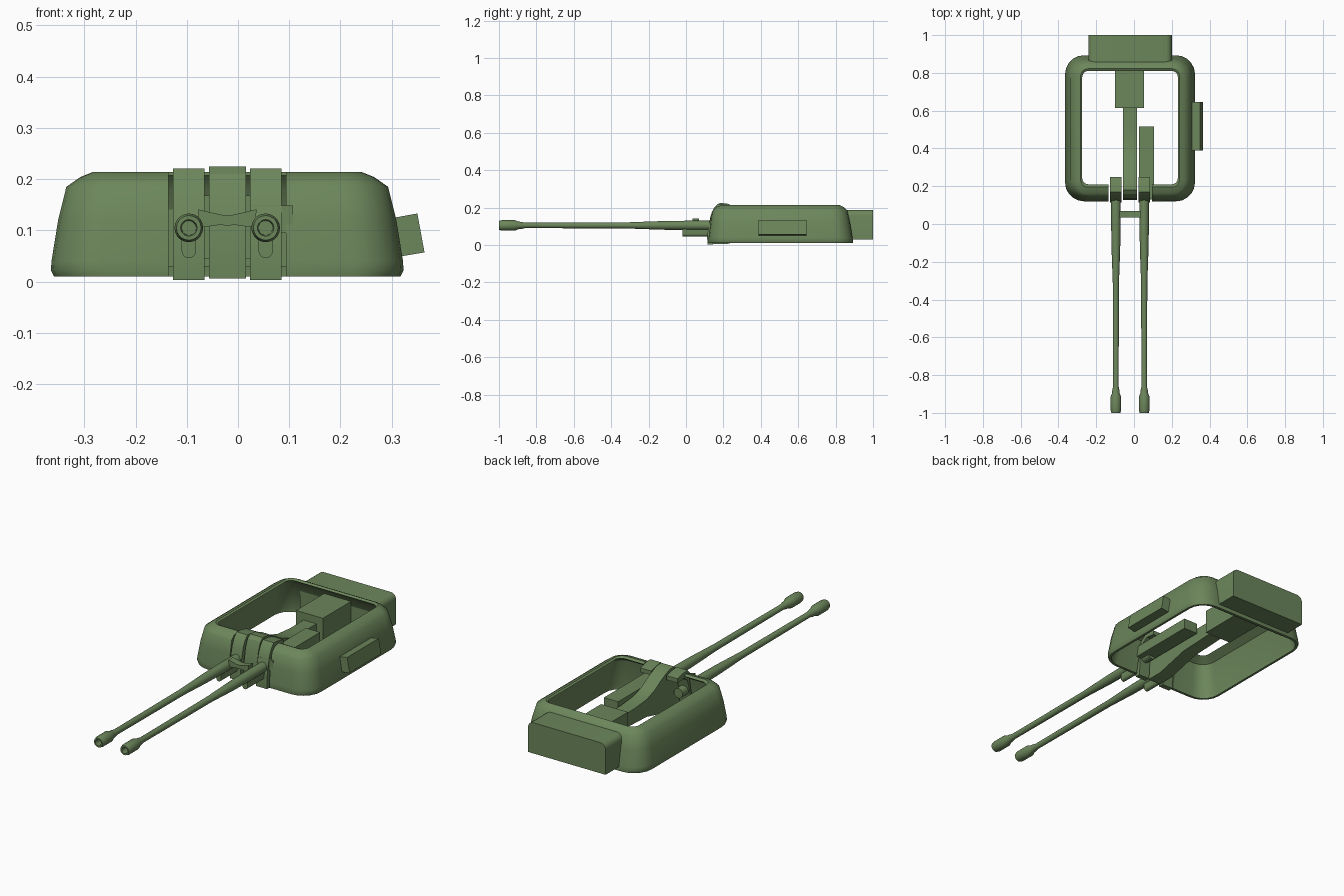
import bpy, bmesh, math

if "Cube" in bpy.data.objects:
    bpy.data.objects.remove(bpy.data.objects["Cube"])

GREEN = bpy.data.materials.new("olive_green")
GREEN.diffuse_color = (0.15, 0.24, 0.105, 1)
GREEN.use_nodes = True
GREEN.node_tree.nodes["Principled BSDF"].inputs["Base Color"].default_value = GREEN.diffuse_color
CX = -0.021            # centre line of the turret
GUNS = (("left", -0.096), ("right", 0.054))
GUN_Z = 0.105


def finish(name, bm, smooth=None):
    bmesh.ops.recalc_face_normals(bm, faces=bm.faces)
    me = bpy.data.meshes.new(name)
    bm.to_mesh(me)
    bm.free()
    ob = bpy.data.objects.new(name, me)
    bpy.context.collection.objects.link(ob)
    me.materials.append(GREEN)
    if smooth:
        bpy.ops.object.select_all(action='DESELECT')
        ob.select_set(True)
        bpy.context.view_layer.objects.active = ob
        bpy.ops.object.shade_smooth_by_angle(angle=math.radians(smooth))
    return ob


def loft(name, rings, closed=False, caps=True, smooth=None):
    """Skin a list of equally sized point rings."""
    bm = bmesh.new()
    vs = [[bm.verts.new(p) for p in r] for r in rings]
    pairs = list(zip(vs, vs[1:])) + ([(vs[-1], vs[0])] if closed else [])
    n = len(rings[0])
    for a, b in pairs:
        for i in range(n):
            j = (i + 1) % n
            bm.faces.new((a[i], a[j], b[j], b[i]))
    if caps and not closed:
        bm.faces.new(vs[0])
        bm.faces.new(vs[-1])
    return finish(name, bm, smooth)


def prism_x(name, x0, x1, yz, smooth=None):
    return loft(name, [[(x, y, z) for y, z in yz] for x in (x0, x1)], smooth=smooth)


def prism_y(name, y0, y1, xz, smooth=None):
    return loft(name, [[(x, y, z) for x, z in xz] for y in (y0, y1)], smooth=smooth)


def box(name, x, y, z):
    return prism_x(name, x[0], x[1], [(y[0], z[0]), (y[1], z[0]), (y[1], z[1]), (y[0], z[1])])


def rounded_ring(hx, y0, y1, r, z, seg=5):
    pts = []
    corners = ((CX + hx - r, y1 - r), (CX - hx + r, y1 - r),
               (CX - hx + r, y0 + r), (CX + hx - r, y0 + r))
    for k, (cx, cy) in enumerate(corners):
        for i in range(seg + 1):
            a = math.pi / 2 * (k + i / seg)
            pts.append((cx + r * math.cos(a), cy + r * math.sin(a), z))
    return pts


def lathe_y(name, x, z, profile, seg=20):
    rings = [[(x + r * math.cos(2 * math.pi * i / seg), y, z + r * math.sin(2 * math.pi * i / seg))
              for i in range(seg)] for y, r in profile]
    return loft(name, rings, smooth=35)


# Turret shell: open ring wall with inward-curled top rim
shell = loft("turret_shell", [rounded_ring(*s) for s in (
    (0.338, 0.122, 0.892, 0.10, 0.010), (0.344, 0.120, 0.893, 0.10, 0.022),
    (0.343, 0.121, 0.890, 0.10, 0.040), (0.330, 0.131, 0.877, 0.095, 0.120),
    (0.314, 0.142, 0.862, 0.09, 0.185), (0.287, 0.162, 0.842, 0.065, 0.204),
    (0.262, 0.195, 0.822, 0.040, 0.214), (0.253, 0.210, 0.810, 0.032, 0.207),
    (0.293, 0.168, 0.840, 0.070, 0.180), (0.326, 0.136, 0.878, 0.085, 0.030),
    (0.326, 0.136, 0.878, 0.085, 0.010))], closed=True, smooth=40)

# Front gun opening cut through the shell
cutter = box("slot_cutter", (-0.136, 0.094), (0.0, 0.32), (-0.1, 0.4))
cutter.hide_render = True
mod = shell.modifiers.new("gun_slot", 'BOOLEAN')
mod.operation = 'DIFFERENCE'
mod.object = cutter
mod.solver = 'EXACT'
bpy.context.view_layer.objects.active = shell
bpy.ops.object.modifier_apply(modifier=mod.name)
bpy.data.objects.remove(cutter)

# Rear stowage bin with rounded top edges
bin_xz = [(-0.242, 0.03), (0.2, 0.03)]
for cx, a0 in ((0.17, 0), (-0.212, 90)):
    for i in range(5):
        a = math.radians(a0 + 22.5 * i)
        bin_xz.append((cx + 0.03 * math.cos(a), 0.158 + 0.03 * math.sin(a)))
prism_y("rear_bin", 0.85, 1.0, bin_xz, smooth=35)

# Tilted box on the right side
prism_y("side_box", 0.388, 0.645,
        [(0.31, 0.048), (0.364, 0.057), (0.35, 0.133), (0.295, 0.123)])

# Curved gun shields and the guns themselves
shield = [(0.115, 0.003), (0.113, 0.04), (0.119, 0.10), (0.134, 0.165), (0.15, 0.20),
          (0.17, 0.221), (0.21, 0.217), (0.25, 0.207),
          (0.25, 0.185), (0.20, 0.19), (0.17, 0.17), (0.15, 0.10), (0.143, 0.003)]
for side, x in GUNS:
    prism_x(side + "_gun_shield", x - 0.031, x + 0.031, shield, smooth=30)
    lathe_y(side + "_barrel", x, GUN_Z, (
        (0.20, 0.025), (0.0, 0.025), (-0.13, 0.023), (-0.31, 0.0165), (-0.86, 0.0145),
        (-0.88, 0.019), (-0.895, 0.020), (-0.915, 0.028), (-0.985, 0.028),
        (-1.0, 0.024), (-1.0, 0.016), (-0.94, 0.014)))
    # Cradle under the barrel
    cradle = [(x + 0.014, GUN_Z)] + [
        (x + 0.014 * math.cos(a), 0.06 - 0.014 * math.sin(a))
        for a in (math.pi * i / 8 for i in range(9))] + [(x - 0.014, GUN_Z)]
    prism_y(side + "_cradle", -0.02, 0.13, cradle, smooth=35)

# Waisted link joining the barrels
prism_y("barrel_link", 0.035, 0.07, [
    (-0.076, 0.105), (-0.035, 0.111), (-0.021, 0.109), (-0.007, 0.111), (0.034, 0.105),
    (0.036, 0.141), (-0.007, 0.131), (-0.021, 0.129), (-0.035, 0.131), (-0.078, 0.141)])

# Central mount: curved face, high hump, low beam running back
prism_x("central_mount", -0.057, 0.016, [
    (0.13, 0.006), (0.128, 0.05), (0.132, 0.11), (0.143, 0.17), (0.16, 0.21), (0.18, 0.225),
    (0.22, 0.222), (0.28, 0.195), (0.34, 0.16), (0.40, 0.14), (0.50, 0.13), (0.63, 0.13),
    (0.63, 0.06), (0.40, 0.05), (0.22, 0.006)], smooth=30)
box("rear_mount_block", (-0.1, 0.053), (0.615, 0.845), (0.045, 0.168))

# Feed box beside the right gun
box("feed_box", (0.026, 0.107), (0.13, 0.515), (0.095, 0.149))
